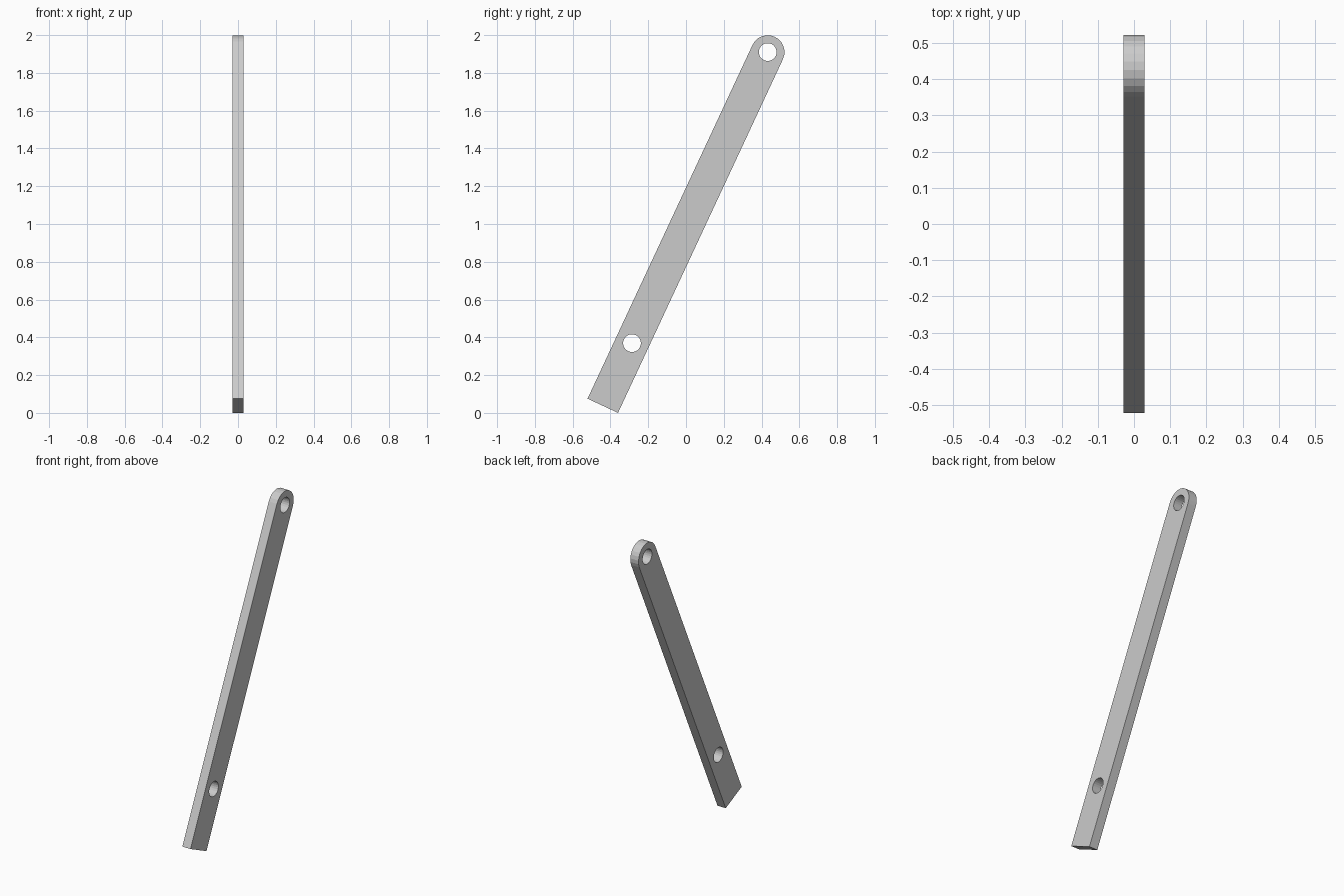
import bpy, bmesh
from math import cos, sin, pi, radians
from mathutils import Matrix, Vector

if "Cube" in bpy.data.objects:
    bpy.data.objects.remove(bpy.data.objects["Cube"])

R, HOLE, T = 0.089, 0.047, 0.029      # half width, hole radius, half thickness
LENGTH, SPACING = 2.066, 1.70         # arc centre to square end, between holes
TILT = radians(25)


def arc(r, z, start, end, n):
    """Points on an arc in the YZ plane centred on height z."""
    return [(-T, r * cos(start + (end - start) * i / n),
             z + r * sin(start + (end - start) * i / n)) for i in range(n + 1)]


def add_loop(bm, points):
    vs = [bm.verts.new(p) for p in points]
    return [bm.edges.new((vs[i - 1], vs[i])) for i in range(len(vs))]


# Bar profile: rounded top, square bottom, two pin holes
bm = bmesh.new()
edges = add_loop(bm, arc(R, 0, 0, pi, 12) + [(-T, -R, -LENGTH), (-T, R, -LENGTH)])
for z in (0, -SPACING):
    edges += add_loop(bm, arc(HOLE, z, 0, 2 * pi, 24)[:-1])
bmesh.ops.triangle_fill(bm, use_beauty=True, use_dissolve=False, edges=edges)

# Thickness
ext = bmesh.ops.extrude_face_region(bm, geom=bm.faces[:])
bmesh.ops.translate(bm, vec=(2 * T, 0, 0),
                    verts=[g for g in ext["geom"] if isinstance(g, bmesh.types.BMVert)])
bmesh.ops.recalc_face_normals(bm, faces=bm.faces[:])

# Lean towards +y, then stand on the ground and centre
bm.transform(Matrix.Rotation(-TILT, 4, 'X'))
ys = [v.co.y for v in bm.verts]
zs = [v.co.z for v in bm.verts]
bmesh.ops.translate(bm, verts=bm.verts[:],
                    vec=Vector((0, -(min(ys) + max(ys)) / 2, -min(zs))))

mesh = bpy.data.meshes.new("link_bar")
bm.to_mesh(mesh)
bm.free()
bpy.context.collection.objects.link(bpy.data.objects.new("link_bar", mesh))
